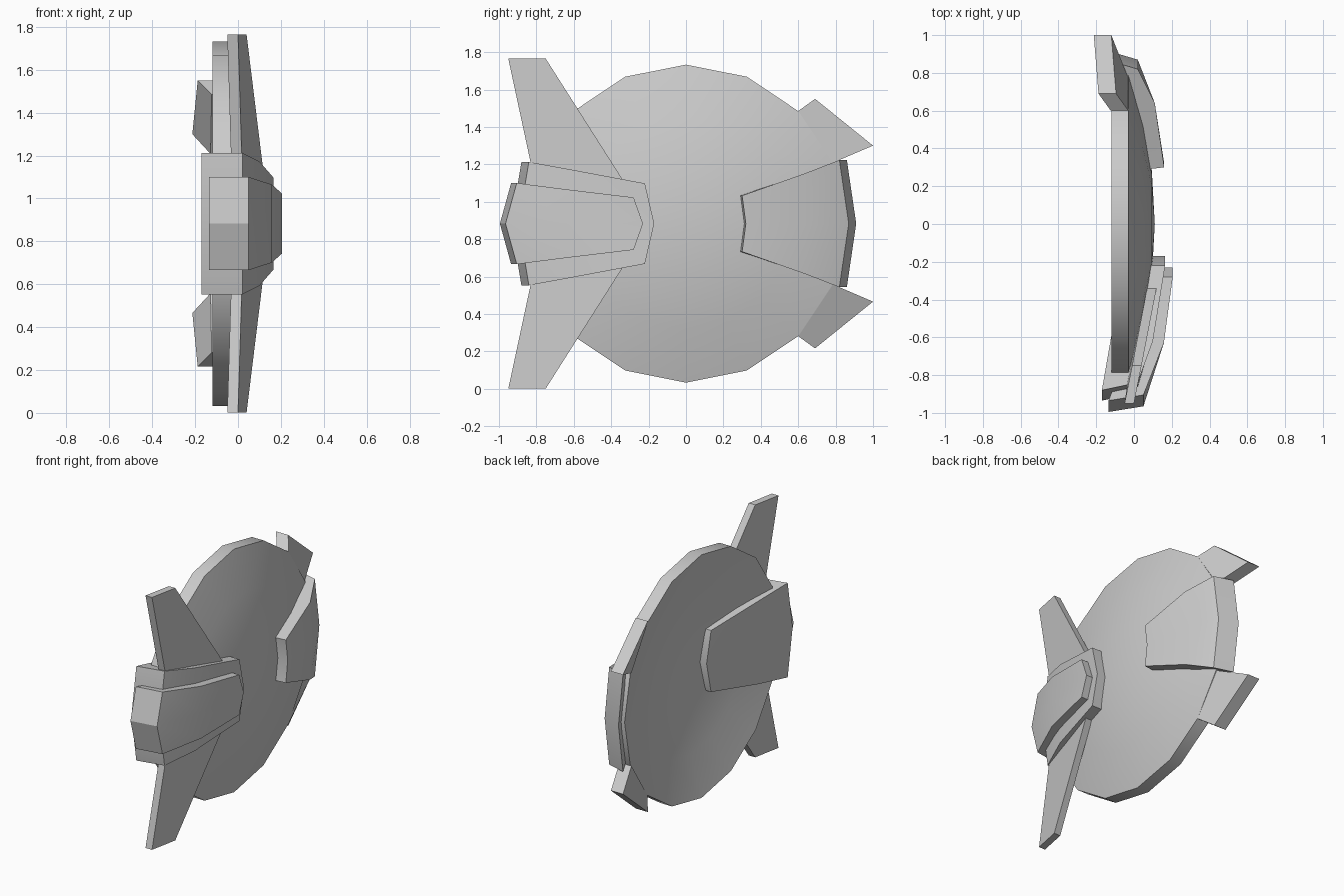
import bpy, bmesh, math

if "Cube" in bpy.data.objects:
    bpy.data.objects.remove(bpy.data.objects["Cube"])

MID = 0.883   # height of the mirror plane

metal = bpy.data.materials.new("light_grey")
metal.use_nodes = True
grey = (0.6, 0.6, 0.6, 1)
metal.diffuse_color = grey
metal.node_tree.nodes["Principled BSDF"].inputs["Base Color"].default_value = grey


def finish(name, bm):
    bmesh.ops.recalc_face_normals(bm, faces=bm.faces)
    mesh = bpy.data.meshes.new(name)
    bm.to_mesh(mesh)
    bm.free()
    mesh.materials.append(metal)
    ob = bpy.data.objects.new(name, mesh)
    bpy.context.collection.objects.link(ob)
    bpy.ops.object.select_all(action='DESELECT')
    ob.select_set(True)
    bpy.context.view_layer.objects.active = ob
    bpy.ops.object.shade_smooth_by_angle(angle=math.radians(30))
    return ob


def dish(name, radius, sides, rings, rise, rim_x, thick):
    """Shallow dome facing +x, hollow behind, with a straight rim."""
    bm = bmesh.new()
    shells = []
    for off in (0, -thick):
        centre = bm.verts.new((rim_x + rise + off, 0, MID))
        loops = []
        for k in range(1, rings + 1):
            t = k / rings
            x = rim_x + rise * (1 - t * t) + off
            loops.append([bm.verts.new((x, radius * t * math.sin(a), MID + radius * t * math.cos(a)))
                          for a in (math.tau * i / sides for i in range(sides))])
        for i in range(sides):
            j = (i + 1) % sides
            bm.faces.new((centre, loops[0][i], loops[0][j]))
            for a, b in zip(loops, loops[1:]):
                bm.faces.new((a[i], b[i], b[j], a[j]))
        shells.append(loops[-1])
    a, b = shells
    for i in range(sides):
        j = (i + 1) % sides
        bm.faces.new((a[i], b[i], b[j], a[j]))
    return finish(name, bm)


def plate(name, stations):
    """Bent tapering plate; station = y, centre shift, half height, front x, back x, back shift."""
    bm = bmesh.new()
    rows = []
    for y, dy, h, xf, xb, lean in stations:
        rows.append([[bm.verts.new((x, y + s + (dy if z == 0 else 0), MID + z)) for z in (-h, 0, h)]
                     for x, s in ((xf, 0), (xb, lean))])
    for r, q in zip(rows, rows[1:]):
        for side in (0, 1):
            for k in (0, 1):
                bm.faces.new((r[side][k], r[side][k + 1], q[side][k + 1], q[side][k]))
        for k in (0, 2):
            bm.faces.new((r[0][k], q[0][k], q[1][k], r[1][k]))
    for r in (rows[0], rows[-1]):
        for k in (0, 1):
            bm.faces.new((r[0][k], r[0][k + 1], r[1][k + 1], r[1][k]))
    return finish(name, bm)


def blade(name, corners, thick):
    """Slab from corners (x, y, height above the mid plane), in upper and lower copies."""
    for label, sign in (("upper_", 1), ("lower_", -1)):
        bm = bmesh.new()
        front, back = ([bm.verts.new((x - d, y, MID + sign * z)) for x, y, z in corners]
                       for d in (0, thick))
        bm.faces.new(front)
        bm.faces.new(back)
        n = len(corners)
        for i in range(n):
            j = (i + 1) % n
            bm.faces.new((front[i], front[j], back[j], back[i]))
        finish(label + name, bm)


# Main dish
dish("dish", 0.85, 16, 3, 0.14, -0.03, 0.09)

# Two stacked plates at the front, one plate at the rear
plate("front_base_plate", [(-0.22, 0.05, 0.215, 0.165, -0.04, 0),
                           (-0.62, 0, 0.29, 0.10, -0.125, 0),
                           (-0.84, -0.055, 0.33, 0.02, -0.17, -0.04)])
plate("front_top_plate", [(-0.28, 0.05, 0.14, 0.205, 0.03, 0),
                          (-0.63, 0, 0.182, 0.158, -0.02, 0),
                          (-0.905, -0.06, 0.217, 0.05, -0.135, -0.03)])
plate("rear_plate", [(0.30, 0.02, 0.15, 0.16, 0.03, -0.015),
                     (0.64, 0, 0.27, 0.11, -0.02, 0),
                     (0.82, 0.05, 0.34, 0.02, -0.115, 0.04)])

# Long front wings
blade("wing", [(0, -0.95, 0.882), (0.04, -0.75, 0.882),
               (0.125, -0.31, 0.19), (0.02, -0.81, 0.23)], 0.05)

# Short rear fins
blade("fin", [(-0.03, 0.60, 0.602), (-0.095, 0.69, 0.667),
              (-0.12, 1.0, 0.417), (-0.035, 0.785, 0.325)], 0.093)
